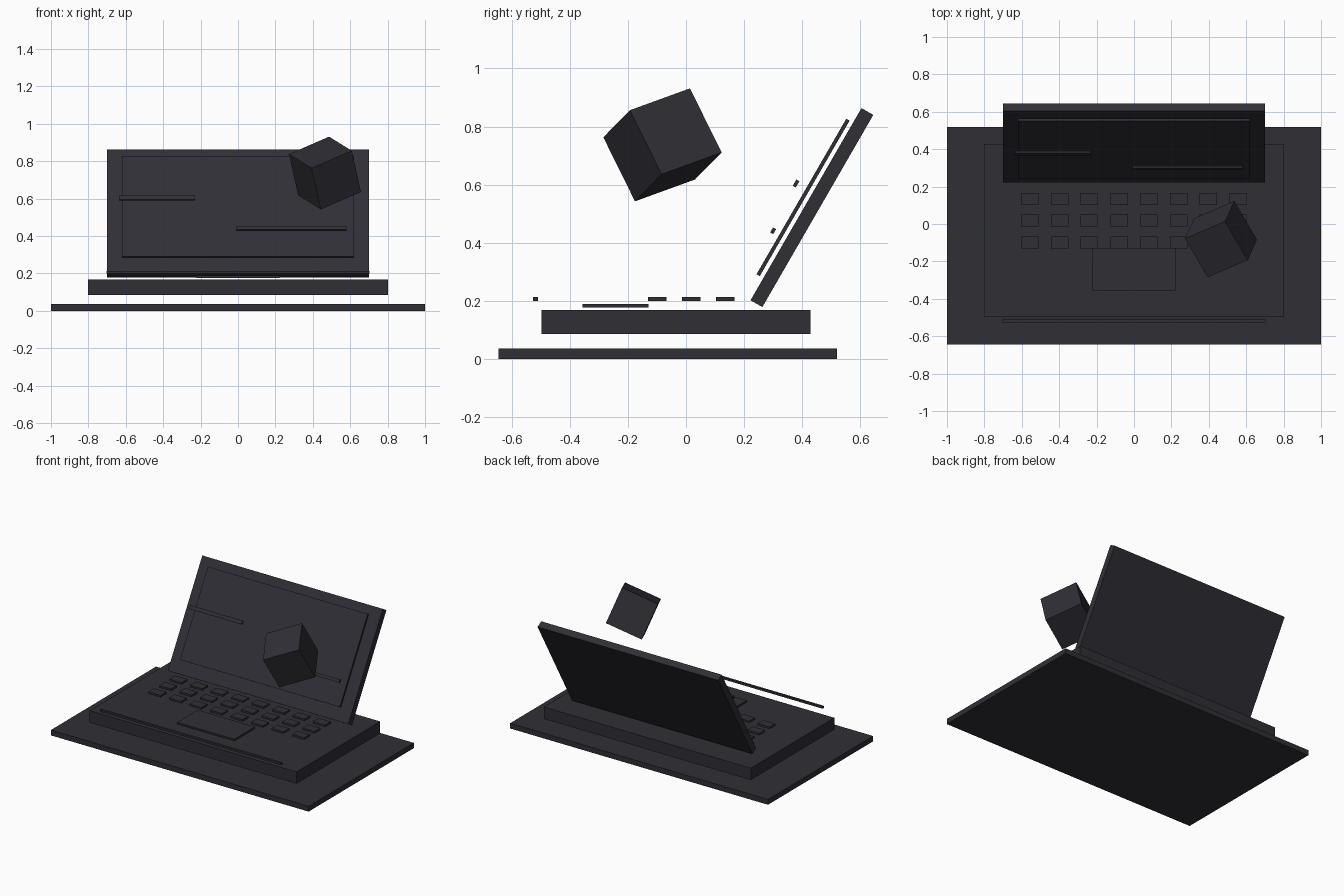
import bpy
from math import radians

cube = bpy.data.objects.get("Cube")
if cube:
    bpy.data.objects.remove(cube, do_unlink=True)

# One dark slate colour for everything
slate = bpy.data.materials.new("dark_slate")
slate.use_nodes = True
colour = (0.028, 0.028, 0.036, 1)
slate.diffuse_color = colour
slate.node_tree.nodes["Principled BSDF"].inputs["Base Color"].default_value = colour


def box(name, centre, size, tilt=(0, 0, 0)):
    bpy.ops.mesh.primitive_cube_add(size=1, location=centre)
    obj = bpy.context.object
    obj.name = name
    obj.scale = size
    obj.rotation_euler = [radians(a) for a in tilt]
    obj.data.materials.append(slate)
    return obj


# Desk slab and laptop body
box("desk_slab", (0, -0.063, 0.018), (2, 1.165, 0.037))
box("laptop_base", (0, -0.034, 0.127), (1.606, 0.926, 0.083))
box("touchpad", (0, -0.243, 0.183), (0.444, 0.227, 0.012))
box("front_strip", (0, -0.518, 0.207), (1.404, 0.016, 0.014))

# Keyboard
for row in range(3):
    for col in range(8):
        box(f"key_{row}_{col}",
            ((col - 3.5) * 0.159, 0.018 + (row - 1) * 0.1165, 0.207),
            (0.094, 0.064, 0.014))

# Tilted lid, screen panel and floating bars
LEAN = (-30, 0, 0)
box("lid", (0, 0.4335, 0.521), (1.4, 0.047, 0.764), LEAN)
box("screen", (0, 0.403, 0.556), (1.24, 0.013, 0.618), LEAN)
box("screen_bar_upper", (-0.433, 0.379, 0.604), (0.406, 0.012, 0.025), LEAN)
box("screen_bar_lower", (0.286, 0.3, 0.441), (0.588, 0.012, 0.02), LEAN)

# Hovering block
box("hovering_block", (0.465, -0.081, 0.737), (0.251, 0.251, 0.251), (18.8, -21.8, 23.2))
